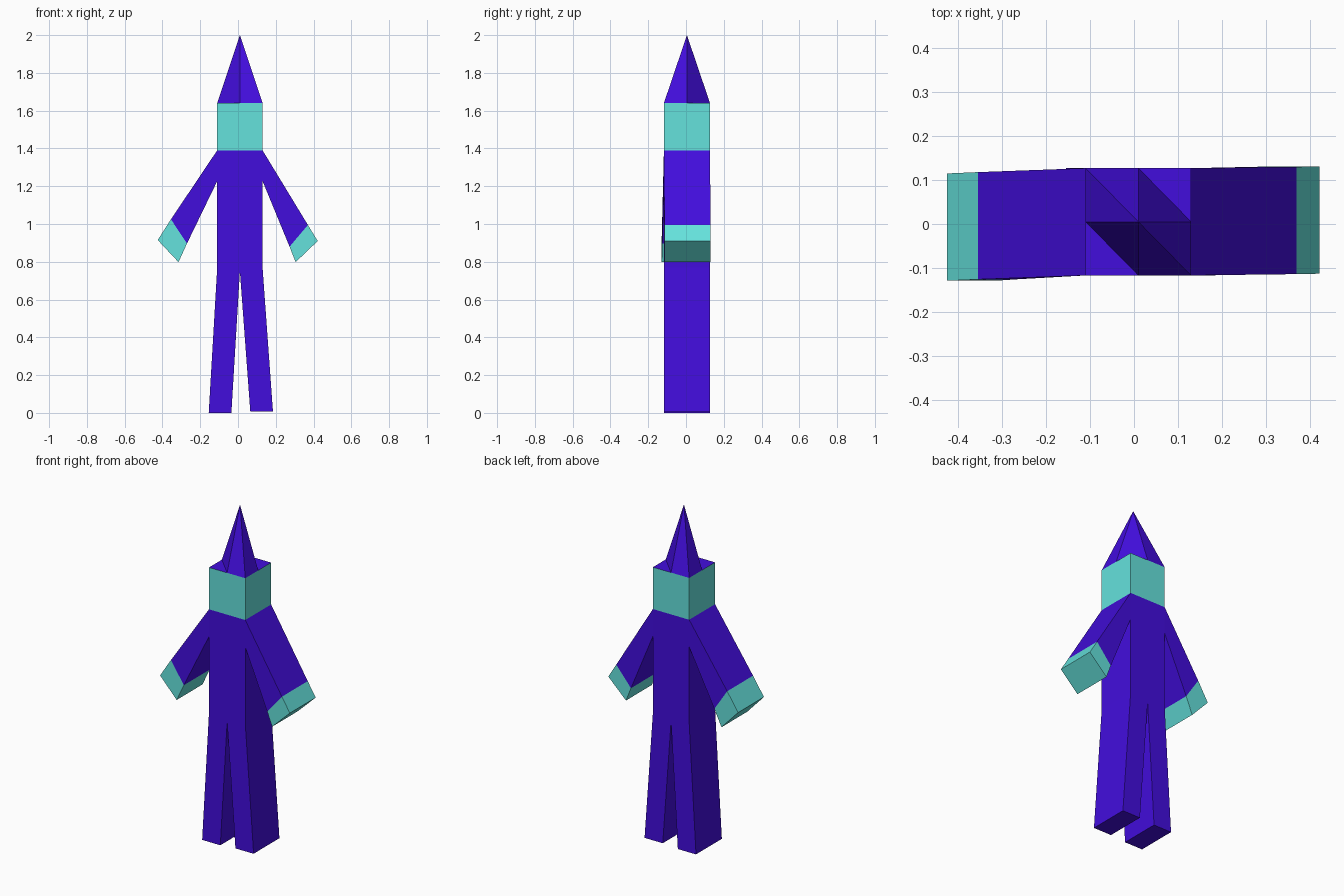
import bpy
import bmesh

if "Cube" in bpy.data.objects:
    bpy.data.objects.remove(bpy.data.objects["Cube"])

Y0, Y1 = -0.117, 0.127        # common front and back depth


def material(name, rgb):
    m = bpy.data.materials.new(name)
    m.diffuse_color = (*rgb, 1)
    m.use_nodes = True
    m.node_tree.nodes["Principled BSDF"].inputs["Base Color"].default_value = m.diffuse_color
    return m


PURPLE = material("purple", (0.055, 0.004, 0.72))
TEAL = material("teal", (0.13, 0.76, 0.72))


def finish(name, bm, mat):
    bmesh.ops.recalc_face_normals(bm, faces=bm.faces)
    me = bpy.data.meshes.new(name)
    bm.to_mesh(me)
    bm.free()
    me.materials.append(mat)
    bpy.context.collection.objects.link(bpy.data.objects.new(name, me))


def slab(name, outline, walls, mat):
    """Front and back faces from an (x, z, y shift) outline, plus the listed side walls."""
    bm = bmesh.new()
    pts = [(*p, 0)[:3] for p in outline]
    front = [bm.verts.new((x, Y0 + s, z)) for x, z, s in pts]
    back = [bm.verts.new((x, Y1 + s, z)) for x, z, s in pts]
    bm.faces.new(front)
    bm.faces.new(back[::-1])
    for i in walls:
        j = (i + 1) % len(pts)
        bm.faces.new((front[j], front[i], back[i], back[j]))
    finish(name, bm, mat)


XL, XM, XR = -0.11, 0.01, 0.13

# Torso: open where arms, legs and head continue
slab("torso", [(XL, 1.39), (XL, 1.227), (XL, 0.77), (XM, 0.75),
               (XR, 0.77), (XR, 1.227), (XR, 1.39)], [1, 4], PURPLE)

# Head
slab("head", [(XL, 1.64), (XL, 1.39), (XR, 1.39), (XR, 1.64)], [0, 2], TEAL)

# Legs
slab("left_leg", [(XL, 0.77), (-0.155, 0), (-0.035, 0), (XM, 0.75)], [0, 1, 2], PURPLE)
slab("right_leg", [(XR, 0.77), (0.185, 0.008), (0.065, 0.008), (XM, 0.75)], [0, 1, 2], PURPLE)

# Arms and hands: (side, shoulder x, wrist top, wrist bottom, tip top, tip bottom)
for side, sx, wt, wb, tt, tb in (
        ("left", XL, (-0.355, 1.025, -0.009), (-0.27, 0.897, -0.009),
         (-0.425, 0.915, -0.012), (-0.315, 0.798, -0.012)),
        ("right", XR, (0.37, 0.995, 0.003), (0.273, 0.88, 0.003),
         (0.422, 0.91, 0.004), (0.305, 0.798, 0.004))):
    slab(side + "_arm", [(sx, 1.39), wt, wb, (sx, 1.227)], [0, 2], PURPLE)
    slab(side + "_hand", [wt, tt, tb, wb], [0, 1, 2], TEAL)

# Pointed hat: a 2 x 2 grid with the middle raised, all diagonals running one way
bm = bmesh.new()
YM = (Y0 + Y1) / 2
g = [[bm.verts.new((x, y, 2.0 if (x, y) == (XM, YM) else 1.64))
      for y in (Y0, YM, Y1)] for x in (XL, XM, XR)]
for i in range(2):
    for j in range(2):
        a, b, c, d = g[i][j], g[i + 1][j], g[i + 1][j + 1], g[i][j + 1]
        bm.faces.new((a, b, d))
        bm.faces.new((b, c, d))
finish("pointed_hat", bm, PURPLE)
